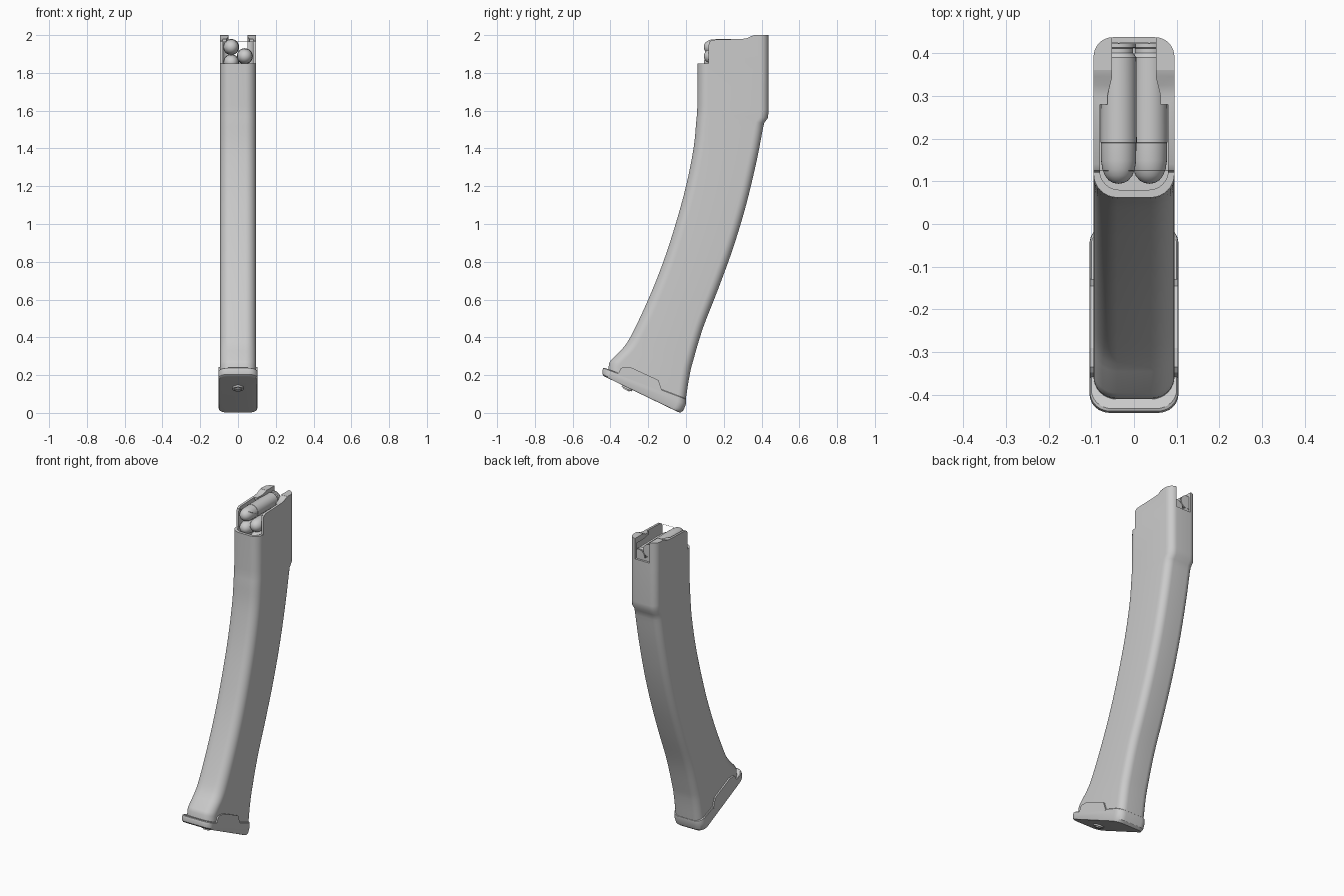
import bpy, bmesh, math
from mathutils import Vector

if "Cube" in bpy.data.objects:
    bpy.data.objects.remove(bpy.data.objects["Cube"])


def finish(bm, name, smooth=True):
    bmesh.ops.remove_doubles(bm, verts=bm.verts, dist=1e-5)
    bmesh.ops.recalc_face_normals(bm, faces=bm.faces)
    me = bpy.data.meshes.new(name)
    bm.to_mesh(me)
    bm.free()
    ob = bpy.data.objects.new(name, me)
    bpy.context.collection.objects.link(ob)
    if smooth:
        shade(ob)
    return ob


def shade(ob):
    bpy.ops.object.select_all(action='DESELECT')
    ob.select_set(True)
    bpy.context.view_layer.objects.active = ob
    bpy.ops.object.shade_smooth_by_angle(angle=math.radians(32))


def section(f, b, hw, r_front, r_back, seg=8):
    """Rounded rectangle spanning front point f to back point b (y, z)."""
    f, b = Vector((0, *f)), Vector((0, *b))
    u = b - f
    length = u.length
    u.normalize()
    pts = []
    for sx, end, r, a0 in ((1, 1, r_back, 0), (-1, 1, r_back, 90),
                           (-1, 0, r_front, 180), (1, 0, r_front, 270)):
        cx = sx * (hw - r)
        cu = length - r if end else r
        for i in range(seg + 1):
            a = math.radians(a0 + 90 * i / seg)
            pts.append(f + u * (cu + r * math.sin(a)) + Vector((cx + r * math.cos(a), 0, 0)))
    return pts


def loft(name, rings, smooth=True):
    bm = bmesh.new()
    vr = [[bm.verts.new(p) for p in ring] for ring in rings]
    n = len(vr[0])
    for a, b in zip(vr, vr[1:]):
        for i in range(n):
            bm.faces.new((a[i], a[(i + 1) % n], b[(i + 1) % n], b[i]))
    bm.faces.new(vr[0])
    bm.faces.new(vr[-1])
    return finish(bm, name, smooth)


def prism_x(name, poly, x0, x1, smooth=False):
    return loft(name, [[(x, y, z) for y, z in poly] for x in (x0, x1)], smooth)


def cut(ob, cutter):
    m = ob.modifiers.new("cut", 'BOOLEAN')
    m.operation = 'DIFFERENCE'
    m.solver = 'EXACT'
    m.object = cutter
    bpy.context.view_layer.objects.active = ob
    bpy.ops.object.modifier_apply(modifier=m.name)
    bpy.data.objects.remove(cutter)


def catmull(keys, steps=4):
    out = []
    for i in range(len(keys) - 1):
        p = [keys[max(0, min(len(keys) - 1, i + k))] for k in (-1, 0, 1, 2)]
        for s in range(steps):
            t = s / steps
            out.append([0.5 * (2 * b + (c - a) * t + (2 * a - 5 * b + 4 * c - d) * t * t
                               + (3 * b - a - 3 * c + d) * t ** 3) for a, b, c, d in zip(*p)])
    return out + [list(keys[-1])]


# Curved body: front y, front z, back y, back z
foot = [(-.412, .20, -.006, .04), (-.408, .262, .006, .12), (-.396, .28, .012, .16)]
curve = [(-.345, .33, .022, .215), (-.295, .40, .036, .27), (-.20, .60, .09, .45),
         (-.12, .80, .172, .66), (-.055, 1.0, .25, .875), (0, 1.2, .318, 1.1),
         (.04, 1.4, .373, 1.33), (.054, 1.54, .406, 1.50)]
neck = [(.057, 1.57, .414, 1.535), (.059, 1.59, .434, 1.562), (.06, 1.63, .437, 1.60),
        (.062, 1.85, .437, 1.85), (.062, 2.0, .437, 2.0)]
rows = foot + catmull(curve) + neck
body = loft("curved_body", [section(r[:2], r[2:], .0945, .055, .045) for r in rows], False)

# Mouth: stepped top profile, hollow interior, open channel between the feed lips
cut(body, prism_x("cut_profile", [(0, 1.85), (.12, 1.85), (.12, 1.95), (.125, 1.966),
                                  (.14, 1.975), (.30, 1.98), (.325, 1.984), (.345, 1.995),
                                  (.36, 1.999), (.36, 2.1), (0, 2.1)], -.2, .2))
cut(body, loft("cut_cavity", [section((.08, z), (.424, z), .08, .045, .03)
                              for z in (1.72, 1.964)], False))
cut(body, prism_x("cut_front_opening", [(.125, 1.9), (.28, 1.9), (.28, 2.1), (.125, 2.1)],
                  -.08, .08))
slot = [(.051, .5), (.051, .345), (.062, .30), (.062, .26)]
slot += [(-x, y) for x, y in reversed(slot)]
cut(body, loft("cut_slot", [[(x, y, z) for x, y in slot] for z in (1.87, 2.1)], False))
shade(body)

# Staggered rounds, lathed along y
profile = [(0, .094), (.012, .096), (.023, .102), (.032, .113), (.038, .128), (.041, .148),
           (.0415, .19), (.0425, .191), (.0415, .39), (.034, .40), (.034, .411),
           (.041, .413), (.041, .422), (0, .423)]


def lathe(name, x, z, sides=32):
    bm = bmesh.new()
    vs = [bm.verts.new((x + r, y, z)) for r, y in profile]
    es = [bm.edges.new(p) for p in zip(vs, vs[1:])]
    bmesh.ops.spin(bm, geom=vs + es, cent=(x, 0, z), axis=(0, 1, 0),
                   angle=2 * math.pi, steps=sides)
    return finish(bm, name)


for i, z in enumerate((1.937, 1.888, 1.856, 1.808)):
    lathe(f"round_{i + 1}", -.036 if i % 2 == 0 else .036, z)

# Floor plate
loft("floor_plate", [section(f, b, hw, .048, .048) for f, b, hw in (
    ((-.424, .189), (-.045, .006), .094),
    ((-.436, .195), (-.030, .001), .101),
    ((-.442, .204), (-.014, .012), .104),
    ((-.442, .228), (-.001, .045), .104),
    ((-.438, .237), (.000, .072), .103),
    ((-.432, .239), (-.004, .077), .100))])

# Raised tabs on both sides of the floor plate
tab = [(-.37, .195), (-.355, .215), (-.347, .234), (-.335, .242), (-.29, .24), (-.155, .178),
       (-.145, .172), (-.138, .15), (-.128, .12), (-.14, .09), (-.36, .19)]
for side, name in ((1, "right"), (-1, "left")):
    prism_x(f"plate_tab_{name}", tab, side * .085, side * .1035)

# Release button under the plate
for name, r, depth in (("button_collar", .030, .018), ("button_pin", .018, .030)):
    bpy.ops.mesh.primitive_cylinder_add(vertices=24, radius=r, depth=depth,
                                        location=(0, -.310, .134),
                                        rotation=(math.radians(-25), 0, 0))
    bpy.context.object.name = name
    shade(bpy.context.object)
